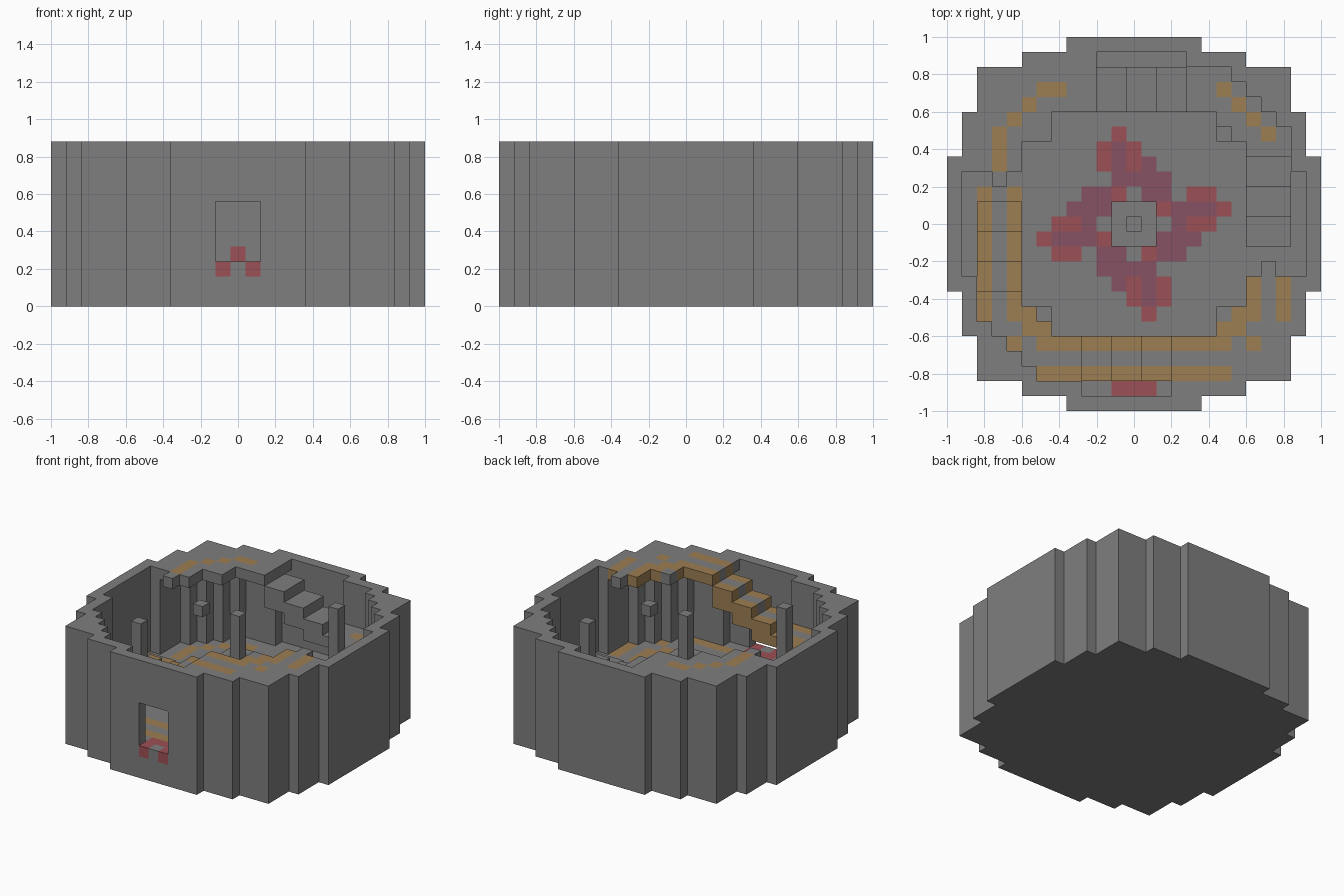
import bpy
import bmesh
import math

if "Cube" in bpy.data.objects:
    bpy.data.objects.remove(bpy.data.objects["Cube"], do_unlink=True)

UNIT = 0.08            # one block
FLOOR, MID, TOP = 3, 7, 11   # levels counted in blocks


def make_material(name, rgb):
    mat = bpy.data.materials.new(name)
    mat.use_nodes = True
    mat.diffuse_color = (*rgb, 1)
    mat.node_tree.nodes["Principled BSDF"].inputs["Base Color"].default_value = (*rgb, 1)
    return mat


STONE, GOLD, RED, PLUM = range(4)
MATERIALS = [
    make_material("stone_grey", (0.21, 0.21, 0.21)),
    make_material("dull_gold", (0.34, 0.21, 0.085)),
    make_material("carpet_red", (0.33, 0.08, 0.09)),
    make_material("carpet_plum", (0.24, 0.085, 0.125)),
]


def within(steps):
    """Stepped round plan: the union of centred rectangles."""
    return {(n, m) for a, b in steps
            for n in range(-a, a + 1) for m in range(-b, b + 1)}


def block(n0, n1, m0, m1):
    return {(n, m) for n in range(n0, n1 + 1) for m in range(m0, m1 + 1)}


def turn(cells):
    """Half turn about the centre."""
    return {(-n, -m) for n, m in cells}


def slab(name, cells, low, high, paint=lambda n, m: STONE):
    """Flat-sided slab over a set of grid cells, coloured cell by cell."""
    bm = bmesh.new()
    z0, z1 = low * UNIT, high * UNIT
    for n, m in sorted(cells):
        x0, x1 = (n - 0.5) * UNIT, (n + 0.5) * UNIT
        y0, y1 = (m - 0.5) * UNIT, (m + 0.5) * UNIT
        ring = [(x0, y0), (x1, y0), (x1, y1), (x0, y1)]
        faces = [[(x, y, z1) for x, y in ring],
                 [(x, y, z0) for x, y in reversed(ring)]]
        for i, (dn, dm) in enumerate([(0, -1), (1, 0), (0, 1), (-1, 0)]):
            if (n + dn, m + dm) not in cells:
                a, b = ring[i], ring[(i + 1) % 4]
                faces.append([(*a, z0), (*b, z0), (*b, z1), (*a, z1)])
        for corners in faces:
            face = bm.faces.new([bm.verts.new(c) for c in corners])
            face.material_index = paint(n, m)
    bmesh.ops.remove_doubles(bm, verts=bm.verts, dist=UNIT / 100)
    bmesh.ops.dissolve_limit(bm, angle_limit=math.radians(1), verts=bm.verts,
                             edges=bm.edges, delimit={'MATERIAL'})
    mesh = bpy.data.meshes.new(name)
    bm.to_mesh(mesh)
    bm.free()
    for mat in MATERIALS:
        mesh.materials.append(mat)
    obj = bpy.data.objects.new(name, mesh)
    bpy.context.collection.objects.link(obj)
    return obj


# Plans of the tower, its hollow and the open court
outer = within([(4, 12), (7, 11), (10, 10), (11, 7), (12, 4)])
inner = within([(3, 11), (6, 10), (7, 9), (8, 8), (9, 7), (10, 6), (11, 3)])
court = within([(5, 7), (7, 5)])
doorway = block(-1, 1, -12, -12)

# Gold inlay that follows the walkway
gold = block(-6, 6, -8, -8) | block(-6, 6, -10, -10)
for n in (8, 10):
    gold |= block(-n, -n, -6, 2) | block(n, n, -6, -4)
for side in (-1, 1):
    gold |= {(side * n, -16 - -n + 2 * (8 - n)) for n in (7, 8, 9)}
    gold |= {(side * 7, -6), (side * 6, -7)}
gold |= {(9, -8), (8, -9), (7, -7)}
gold |= {(n, 15 - n) for n in range(6, 10)} | {(-n, 15 - n) for n in range(6, 9)}
gold |= block(-9, -9, 4, 6) | {(-5, 9)}

# Carpet: one arm repeated by quarter turns
arm = block(-1, -1, 5, 6) | block(-2, 0, 5, 5) | block(-2, 1, 4, 4)
arm |= block(-1, 2, 3, 3) | block(1, 2, 2, 2) | {(-1, 2)}
arm_red = {(-1, 6), (-2, 5), (0, 5), (-2, 4), (0, 4), (-1, 2)}
carpet = {}
for n, m in arm:
    colour = RED if (n, m) in arm_red else PLUM
    for quarter in range(4):
        carpet[n, m] = colour
        n, m = m, -n
for cell in block(-1, 1, -11, -11) | {(-1, -12), (1, -12)}:
    carpet[cell] = RED


def walk_paint(n, m):
    return GOLD if (n, m) in gold else STONE


def floor_paint(n, m):
    return carpet.get((n, m), walk_paint(n, m))


# Base, floor and outer wall with its doorway
slab("base", outer, 0, FLOOR - 1)
slab("floor", outer, FLOOR - 1, FLOOR, floor_paint)
slab("lower_wall", outer - inner - doorway, FLOOR, MID)
slab("upper_wall", outer - inner, MID, TOP)

# Pedestal and post in the middle of the court
slab("pedestal_foot", block(-1, 1, -1, 1), FLOOR, FLOOR + 1,
     lambda n, m: RED if abs(n) + abs(m) == 1 else STONE)
slab("pedestal", block(-1, 1, -1, 1), FLOOR + 1, MID)
slab("centre_post", {(0, 0)}, MID, TOP)

# Two matching winding stairs, half a turn apart
walkway = inner - court
for label, place in (("back", set), ("front", turn)):
    high = walkway & block(-12, -3, 4, 12) | {(-9, 3)}
    slab(label + "_top_landing", place(high), TOP - 1, TOP, walk_paint)
    middle = walkway & block(4, 12, 5, 12)
    slab(label + "_middle_landing", place(middle), MID - 1, MID, walk_paint)
    for k in range(3):
        upper = block(2 * k - 2, 2 * k - 1, 8, 10)
        slab(f"{label}_upper_step_{k + 1}", place(upper),
             TOP - 3 - k, TOP - 1 - k, walk_paint)
        lower = block(8, 10, 3 - 2 * k, 4 - 2 * k)
        slab(f"{label}_lower_step_{k + 1}", place(lower),
             max(FLOOR, MID - 3 - k), MID - 1 - k, walk_paint)
    slab(label + "_landing_post", place({(6, 6)}), MID, TOP)
    slab(label + "_lamp", place({(-8, 6)}), MID - 0.5, MID + 0.5)
